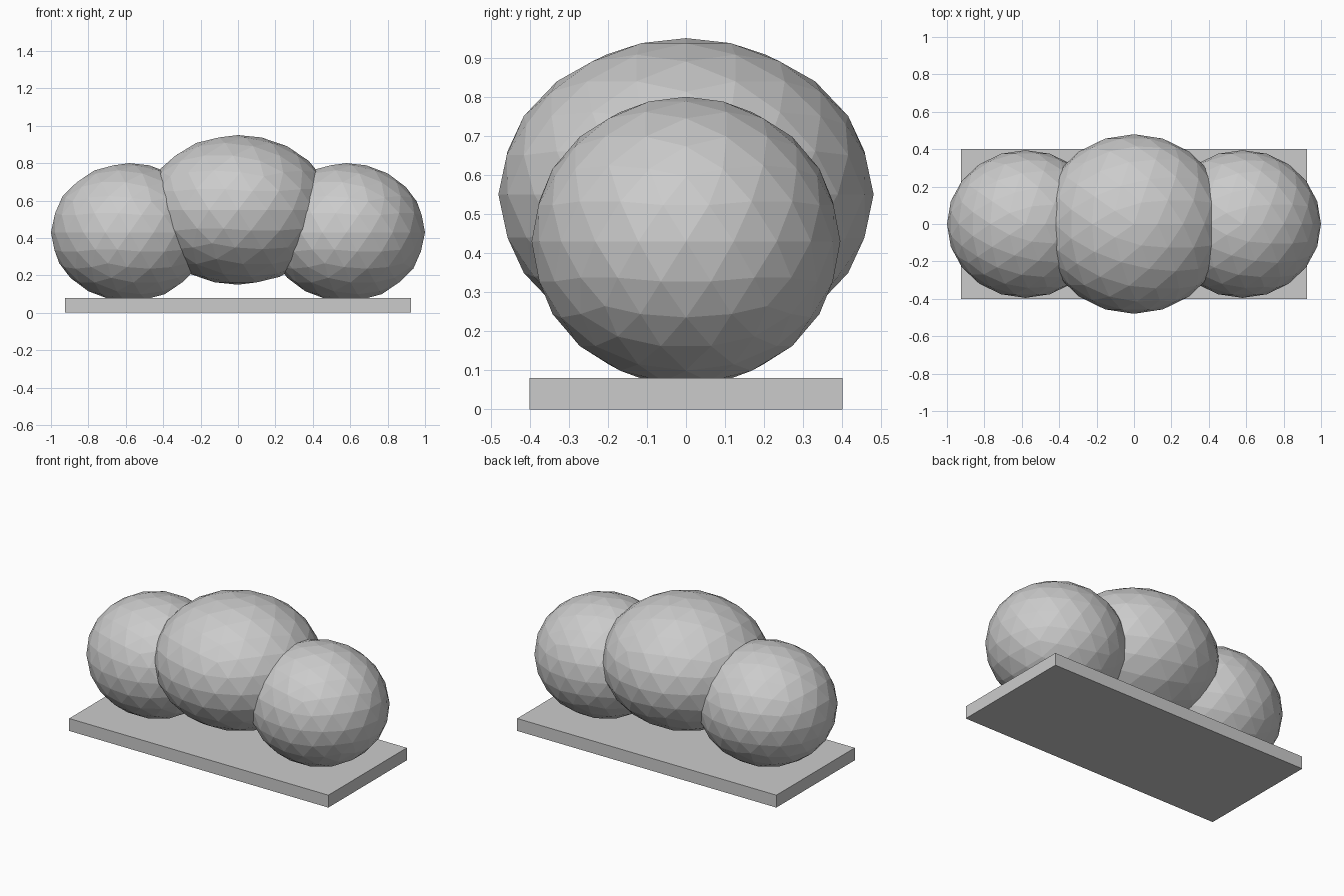
import bpy

if "Cube" in bpy.data.objects:
    bpy.data.objects.remove(bpy.data.objects["Cube"])


def boulder(name, centre, radii):
    # Low-poly faceted ellipsoid
    bpy.ops.mesh.primitive_ico_sphere_add(subdivisions=3, radius=1, location=centre)
    ob = bpy.context.object
    ob.name = name
    ob.scale = radii
    bpy.ops.object.transform_apply(location=False, rotation=False, scale=True)
    bpy.ops.object.shade_flat()
    return ob


# Flat base slab
bpy.ops.mesh.primitive_cube_add(size=1, location=(0, 0, 0.04))
base = bpy.context.object
base.name = "base_slab"
base.scale = (1.85, 0.8, 0.08)
bpy.ops.object.transform_apply(location=False, rotation=False, scale=True)

# Large middle lobe, raised above the slab
boulder("middle_lobe", (0, 0, 0.55), (0.5, 0.48, 0.4))

# Smaller lobes on either side
for side, label in ((-1, "left"), (1, "right")):
    boulder(label + "_lobe", (side * 0.58, 0, 0.43), (0.42, 0.395, 0.37))
